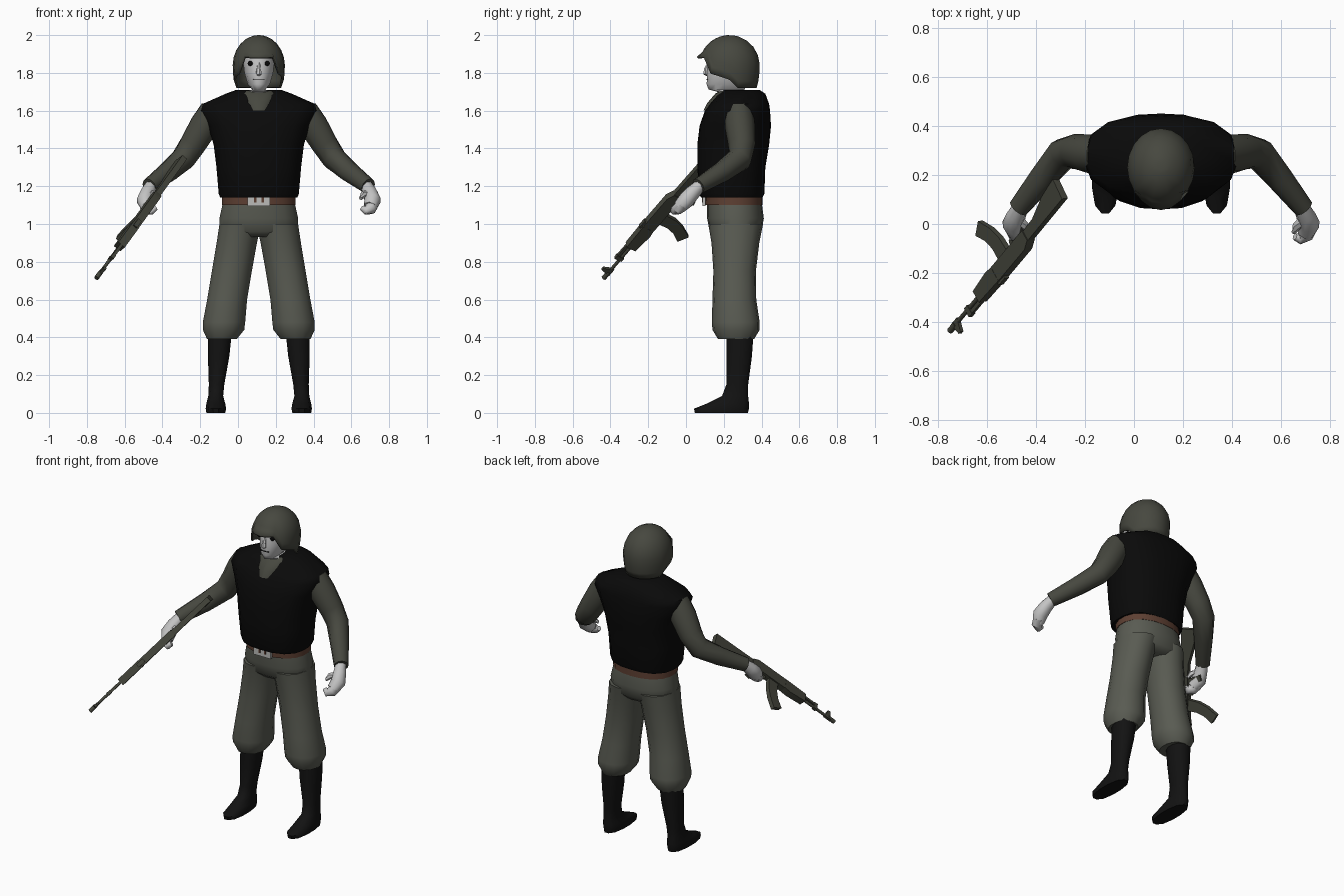
import bpy, bmesh, math
from mathutils import Vector, Matrix

if "Cube" in bpy.data.objects:
    bpy.data.objects.remove(bpy.data.objects["Cube"])

CX = 0.11  # symmetry plane of the figure


def mat(name, r, g, b):
    m = bpy.data.materials.new(name)
    m.diffuse_color = (r, g, b, 1)
    m.use_nodes = True
    m.node_tree.nodes["Principled BSDF"].inputs["Base Color"].default_value = m.diffuse_color
    return m


OLIVE = mat("sleeve olive", 0.062, 0.064, 0.05)
CLOTH = mat("trouser olive", 0.1, 0.105, 0.085)
VEST = mat("vest black", 0.003, 0.003, 0.003)
BOOT = mat("boot black", 0.006, 0.006, 0.006)
SKIN = mat("pale skin", 0.55, 0.55, 0.55)
BELT = mat("belt brown", 0.11, 0.05, 0.032)
METAL = mat("buckle grey", 0.5, 0.5, 0.48)
GUN = mat("gun olive", 0.06, 0.062, 0.046)
DARK = mat("eye black", 0.002, 0.002, 0.002)


def finish(name, bm, material, mirror=False, angle=50):
    bmesh.ops.recalc_face_normals(bm, faces=bm.faces)
    bmesh.ops.translate(bm, verts=bm.verts, vec=(-CX, 0, 0))
    me = bpy.data.meshes.new(name)
    bm.to_mesh(me)
    bm.free()
    me.materials.append(material)
    me.shade_smooth()
    me.set_sharp_from_angle(angle=math.radians(angle))
    ob = bpy.data.objects.new(name, me)
    ob.location.x = CX
    bpy.context.collection.objects.link(ob)
    if mirror:
        ob.modifiers.new("mirror", 'MIRROR').use_mirror_merge = False
    return ob


def skin_rings(rings, caps=True):
    bm = bmesh.new()
    vs = [[bm.verts.new(p) for p in r] for r in rings]
    n = len(vs[0])
    for a, b in zip(vs, vs[1:]):
        for i in range(n):
            j = (i + 1) % n
            bm.faces.new((a[i], a[j], b[j], b[i]))
    if caps:
        bm.faces.new(vs[0])
        bm.faces.new(vs[-1])
    return bm


def loft(name, rings, material, n=14, p=2.3, mirror=False):
    """Stack of rounded horizontal sections: (z, x0, x1, y0, y1)."""
    out = []
    for z, x0, x1, y0, y1 in rings:
        ring = []
        for i in range(n):
            a = 2 * math.pi * (i + 0.5) / n
            c, s = math.cos(a), math.sin(a)
            k = (abs(c) ** p + abs(s) ** p) ** (-1 / p)
            ring.append(((x0 + x1) / 2 + (x1 - x0) / 2 * c * k,
                         (y0 + y1) / 2 + (y1 - y0) / 2 * s * k, z))
        out.append(ring)
    return finish(name, skin_rings(out), material, mirror)


def tube(name, pts, radii, material, n=8, mirror=False):
    pts = [Vector(p) for p in pts]
    out = []
    for i, p in enumerate(pts):
        t = (pts[min(i + 1, len(pts) - 1)] - pts[max(i - 1, 0)]).normalized()
        u = t.cross(Vector((0.3, 1, 0.2))).normalized()
        v = t.cross(u)
        out.append([p + radii[i] * (u * math.cos(a) + v * math.sin(a))
                    for a in (2 * math.pi * k / n for k in range(n))])
    return finish(name, skin_rings(out), material, mirror)


def box(name, x0, x1, y0, y1, z0, z1, material):
    bm = bmesh.new()
    bmesh.ops.create_cube(bm, size=1, matrix=Matrix.LocRotScale(
        Vector(((x0 + x1) / 2, (y0 + y1) / 2, (z0 + z1) / 2)), None,
        Vector((x1 - x0, y1 - y0, z1 - z0))))
    return finish(name, bm, material)


# Boots and baggy trousers
loft("boot", [(0, -.168, -.067, .045, .33), (.022, -.172, -.062, .04, .335),
              (.05, -.168, -.067, .11, .335), (.09, -.158, -.078, .19, .33),
              (.15, -.155, -.072, .213, .33), (.3, -.16, -.045, .213, .35),
              (.44, -.16, -.03, .215, .36)], BOOT, 12, 2.5, True)
loft("trouser_leg", [(.39, -.165, -.005, .17, .36), (.44, -.188, .035, .14, .39),
                     (.48, -.188, .04, .137, .39), (.6, -.165, .05, .14, .372),
                     (.75, -.14, .075, .145, .37), (.9, -.115, .102, .135, .388),
                     (1.0, -.1, .125, .118, .408)], CLOTH, 14, 2.2, True)
loft("trouser_seat", [(.93, -.06, .28, .16, .37), (.96, -.1, .32, .125, .4),
                      (1.03, -.1, .32, .112, .412), (1.12, -.08, .3, .11, .4)], CLOTH, 18)

# Belt with buckle
loft("belt", [(1.1, -.087, .307, .102, .405), (1.15, -.085, .305, .1, .405)], BELT, 18)
box("buckle", .05, .17, .088, .104, 1.095, 1.15, METAL)
for x in (.085, .125):
    box("buckle_slot", x, x + .012, .085, .09, 1.115, 1.14, BELT)

# Vest with wide shoulder caps, shirt collar
loft("vest", [(1.14, -.095, .315, .08, .405), (1.16, -.103, .323, .07, .415),
              (1.3, -.115, .335, .06, .42), (1.42, -.13, .35, .06, .44),
              (1.52, -.16, .38, .072, .45), (1.6, -.2, .42, .1, .445),
              (1.635, -.19, .41, .125, .44), (1.69, -.065, .285, .17, .42),
              (1.71, -.01, .23, .2, .39)], VEST, 18, 2.6)
loft("collar", [(1.6, .05, .17, .092, .3), (1.64, .02, .2, .112, .3),
                (1.69, .01, .21, .155, .3), (1.705, .03, .19, .18, .3)], OLIVE, 14)

# Arms, hands
tube("sleeve", [(.35, .28, 1.6), (.4, .285, 1.52), (.46, .295, 1.42), (.51, .285, 1.345),
                (.59, .19, 1.275), (.69, .065, 1.2)],
     [.075, .08, .072, .066, .056, .043], OLIVE, 10, True)
tube("palm", [(.68, .075, 1.205), (.7, .035, 1.165), (.713, .0, 1.125), (.7, -.035, 1.09)],
     [.032, .04, .045, .036], SKIN, 8, True)
tube("fingers", [(.71, -.015, 1.105), (.7, -.045, 1.08), (.675, -.06, 1.072), (.655, -.052, 1.085)],
     [.036, .032, .024, .014], SKIN, 8, True)
tube("thumb", [(.69, .02, 1.16), (.662, -.01, 1.155), (.65, -.035, 1.135)],
     [.024, .018, .01], SKIN, 6, True)

# Head with face details
loft("head", [(1.62, .045, .175, .17, .31), (1.7, .045, .175, .165, .31),
              (1.712, .075, .145, .118, .31), (1.74, .05, .17, .108, .33),
              (1.8, .033, .187, .11, .35), (1.86, .026, .194, .115, .36),
              (1.93, .04, .18, .13, .34)], SKIN, 16, 2.2)
tube("nose", [(.11, .125, 1.86), (.11, .107, 1.82), (.11, .106, 1.797), (.11, .12, 1.788)],
     [.006, .012, .016, .008], SKIN, 6)
box("mouth", .08, .14, .107, .116, 1.764, 1.768, DARK)
bm = bmesh.new()
bmesh.ops.create_uvsphere(bm, u_segments=10, v_segments=6, radius=1, matrix=Matrix.LocRotScale(
    Vector((.155, .127, 1.85)), None, Vector((.015, .008, .013))))
finish("eye", bm, DARK, True)
box("brow", .13, .185, .112, .14, 1.875, 1.888, DARK)

# Helmet: dome whose rim drops from the brim to the nape
N, STEPS, rings = 20, 8, []
for k in range(STEPS + 1):
    ring = []
    for i in range(N):
        a = 2 * math.pi * i / N
        fx, fy = math.sin(a), -math.cos(a)
        y_rim = .23 + .16 * fy
        rim = 1.885 if y_rim < .125 else max(1.72, 1.885 - (y_rim - .125) * 1.15)
        if .125 <= y_rim < .3:
            rim = min(rim, 1.80 - (y_rim - .125) * .35)
        th = max(.06, k / STEPS) * math.acos((rim - 1.84) / .16)
        f = math.sin(th) if th < math.pi / 2 else 1 - .3 * (1 - math.sin(th))
        flare = .02 * max(0, -fy) if k == STEPS else 0
        ring.append((CX + .138 * f * fx, .23 + (.16 * f + flare) * fy, 1.84 + .16 * math.cos(th)))
    rings.append(ring)
bm = skin_rings(rings, False)
bm.verts.ensure_lookup_table()
bm.faces.new(bm.verts[:N])
helmet = finish("helmet", bm, OLIVE)
shell = helmet.modifiers.new("thickness", 'SOLIDIFY')
shell.thickness = 0.012

# Rifle: side profiles (distance from muzzle, drop) extruded across its own axes
MUZZLE = Vector((-.745, -.43, .72))
ALONG = Vector((.482, .572, .663)).normalized()
DROP = Vector((-.447, .812, -.376))
DROP = (DROP - ALONG * DROP.dot(ALONG)).normalized()
ACROSS = ALONG.cross(DROP)


def rifle_part(name, profile, half):
    rings = [[MUZZLE + ALONG * s + DROP * h + ACROSS * w for s, h in profile]
             for w in (-half, half)]
    return finish(name, skin_rings(rings), GUN, angle=30)


def bar(s0, s1, h0, h1):
    return [(s0, h0), (s1, h0), (s1, h1), (s0, h1)]


tube("rifle_barrel", [MUZZLE, MUZZLE + ALONG * .3], [.009, .009], GUN)
tube("rifle_muzzle", [MUZZLE - ALONG * .01, MUZZLE + ALONG * .04], [.013, .013], GUN)
rifle_part("front_sight", [(.02, .012), (.07, .012), (.05, -.045), (.035, -.045)], .008)
rifle_part("gas_tube", bar(.14, .26, -.03, -.014), .008)
rifle_part("gas_block", bar(.135, .16, -.032, .012), .01)
rifle_part("handguard", [(.24, -.03), (.4, -.034), (.4, .032), (.36, .038), (.24, .026)], .022)
rifle_part("rear_sight", bar(.38, .43, -.044, -.02), .012)
rifle_part("receiver", [(.4, -.034), (.62, -.034), (.66, -.015), (.66, .034), (.4, .034)], .021)
rifle_part("magazine", [(.45, .03), (.52, .03), (.515, .1), (.495, .16), (.455, .225),
                        (.4, .19), (.435, .14), (.45, .09)], .013)
rifle_part("grip", [(.6, .03), (.645, .03), (.685, .11), (.65, .12)], .014)
rifle_part("trigger_guard", [(.54, .03), (.61, .03), (.61, .06), (.55, .06)], .006)
rifle_part("stock", [(.65, -.015), (.95, -.012), (.96, .1), (.74, .035), (.65, .03)], .016)
